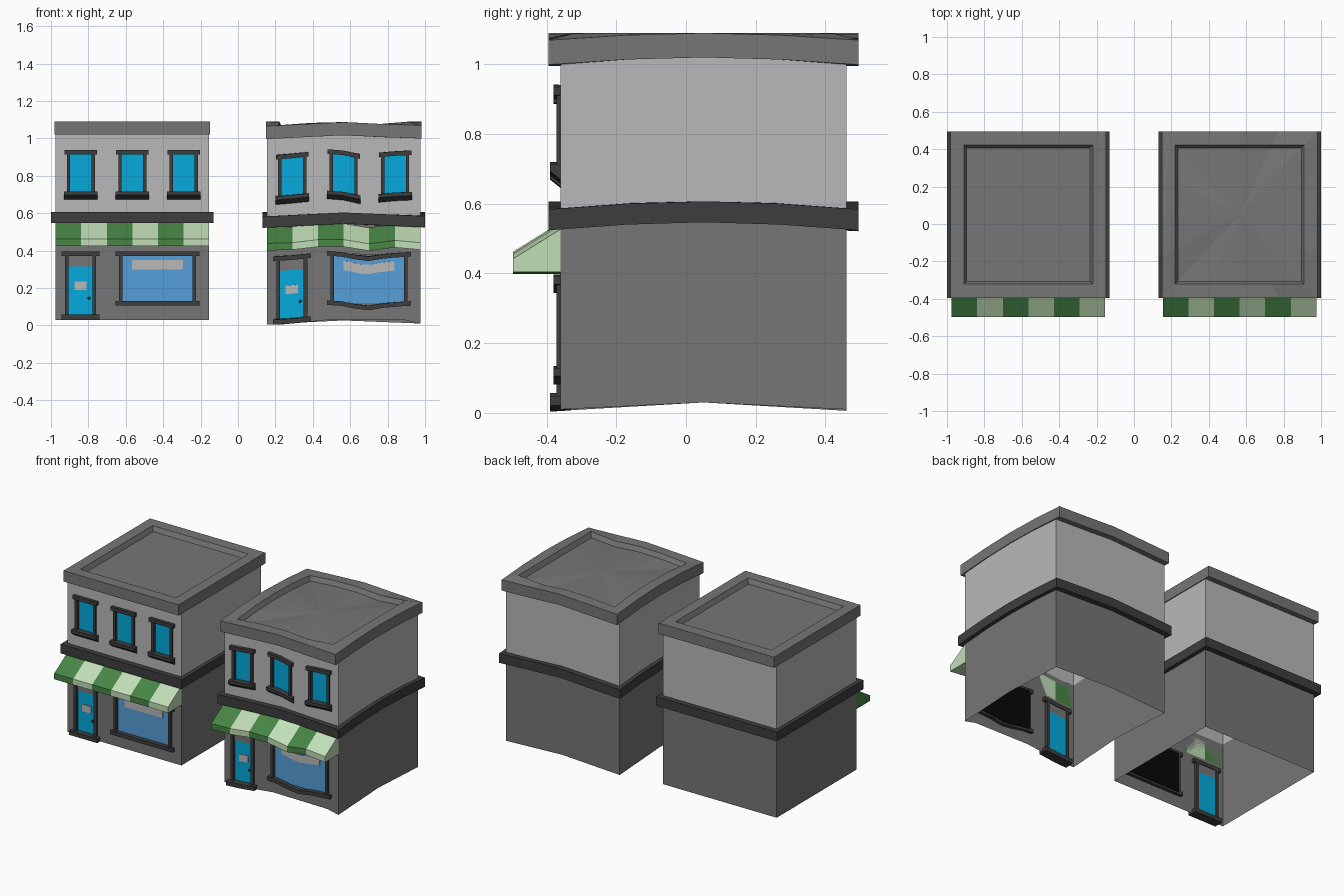
import bpy, bmesh, math

if "Cube" in bpy.data.objects:
    bpy.data.objects.remove(bpy.data.objects["Cube"])

CY, H = 0.05, 0.41            # wall centre in y, wall half width
FY = CY - H                   # front wall plane
WAVE = [(-.45, -.027), (-.41, -.024), (-.36, -.028), (-.2, -.013), (-.085, .004),
        (.005, -.004), (.115, -.03), (.19, -.015), (.355, 0), (.41, -.02), (.45, -.025)]


def material(name, rgb):
    m = bpy.data.materials.new(name)
    m.diffuse_color = [c ** 2.2 for c in rgb] + [1]
    m.use_nodes = True
    m.node_tree.nodes["Principled BSDF"].inputs["Base Color"].default_value = m.diffuse_color
    return m


LIGHT = material("light_grey", (.72, .72, .72))
MID = material("mid_grey", (.46, .46, .46))
DARK = material("dark_grey", (.25, .25, .25))
BLACK = material("black", (.06, .06, .06))
BLUE = material("blue", (.05, .66, .86))
GLASS = material("glass", (.34, .62, .85))
PALE = material("pale_green", (.75, .87, .71))
GREEN = material("green", (.29, .52, .28))


def wobble(u, y):
    u = max(-.449, min(.449, u))
    for (a, p), (b, q) in zip(WAVE, WAVE[1:]):
        if u <= b:
            d = p + (q - p) * (u - a) / (b - a)
            break
    return d * min(1, ((y - CY) / H) ** 2)


def finish(name, bm, mat, side, tidy=True):
    # side -1 is the straight building, +1 the wobbly one
    if tidy:
        bmesh.ops.remove_doubles(bm, verts=bm.verts, dist=1e-5)
        bmesh.ops.recalc_face_normals(bm, faces=bm.faces)
    for v in bm.verts:
        if side > 0:
            v.co.z = max(0, v.co.z + wobble(v.co.x, v.co.y))
        v.co.x += .565 * side
    me = bpy.data.meshes.new(name)
    bm.to_mesh(me)
    bm.free()
    me.materials.append(mat)
    bpy.context.collection.objects.link(bpy.data.objects.new(name, me))


def extrude(name, profile, x0, x1, mat, side, n=2):
    # closed (y, z) profile run along x
    bm = bmesh.new()
    rows = [[bm.verts.new((x0 + (x1 - x0) * i / n, y, z)) for y, z in profile] for i in range(n + 1)]
    k = len(profile)
    for a, b in zip(rows, rows[1:]):
        for j in range(k):
            bm.faces.new((a[j], a[(j + 1) % k], b[(j + 1) % k], b[j]))
    bm.faces.new(rows[0])
    bm.faces.new(rows[-1])
    finish(name, bm, mat, side)


def box(name, x0, x1, y0, y1, z0, z1, mat, side, n=2):
    extrude(name, [(y0, z0), (y1, z0), (y1, z1), (y0, z1)], x0, x1, mat, side, n)


def ring_stack(name, rings, mat, side, cap=False, n=4):
    # rectangular rings (half x, half y, z) joined in sequence
    bm = bmesh.new()
    corners = [(-1, -1), (1, -1), (1, 1), (-1, 1)]
    rows = []
    for hx, hy, z in rings:
        row = []
        for (ax, ay), (bx, by) in zip(corners, corners[1:] + corners[:1]):
            for i in range(n):
                t = i / n
                row.append(bm.verts.new(((ax + (bx - ax) * t) * hx, CY + (ay + (by - ay) * t) * hy, z)))
        rows.append(row)
    k = 4 * n
    for a, b in zip(rows, rows[1:]):
        for j in range(k):
            bm.faces.new((a[j], a[(j + 1) % k], b[(j + 1) % k], b[j]))
    if cap:
        bmesh.ops.poke(bm, faces=[bm.faces.new(rows[-1])])
    finish(name, bm, mat, side, False)


def walls(name, z0, z1, holes, mat, side):
    # open shell; the front is a grid with the hole cells left out
    bm = bmesh.new()

    def quad(*pts):
        bm.faces.new([bm.verts.new(p) for p in pts])

    xs = sorted({-H, H, *[v for h in holes for v in h[:2]]})
    zs = sorted({z0, z1, *[v for h in holes for v in h[2:]]})
    for a, b in zip(xs, xs[1:]):
        for c, d in zip(zs, zs[1:]):
            mx, mz = (a + b) / 2, (c + d) / 2
            if not any(h[0] < mx < h[1] and h[2] < mz < h[3] for h in holes):
                quad((a, FY, c), (b, FY, c), (b, FY, d), (a, FY, d))
    for a, b in ((0, 1), (-1, 0)):
        a, b = a * H, b * H
        quad((H, CY + a, z0), (H, CY + b, z0), (H, CY + b, z1), (H, CY + a, z1))
        quad((-H, CY + b, z0), (-H, CY + a, z0), (-H, CY + a, z1), (-H, CY + b, z1))
        quad((b, CY + H, z0), (a, CY + H, z0), (a, CY + H, z1), (b, CY + H, z1))
    finish(name, bm, mat, side, False)


def posts(name, u, inner, outer, z0, z1, side):
    for s, end in ((-1, "left"), (1, "right")):
        a, b = sorted((u + s * inner, u + s * outer))
        box(name + "_" + end, a, b, FY - .012, FY + .02, z0, z1, DARK, side, 1)


def sill(name, u, half, z0, z1, side, n=2):
    # sloped underside
    extrude(name, [(FY + .02, z1), (FY - .03, z1), (FY - .03, z0 + .012), (FY, z0 - .012), (FY + .02, z0 - .012)],
            u - half, u + half, DARK, side, n)


WIN = (-.275, 0, .275)
DU, SU = -.277, .135          # door and shop window centres

for side, tag in ((-1, "straight_"), (1, "wobbly_")):
    # building shell
    walls(tag + "lower_walls", .03, .577, [(DU - .07, DU + .07, .05, .38), (SU - .195, SU + .195, .12, .38)], MID, side)
    walls(tag + "upper_walls", .577, 1.04, [(u - .065, u + .065, .7, .925) for u in WIN], LIGHT, side)
    ring_stack(tag + "floor_band", [(H, H, .547), (.435, .445, .547), (.435, .445, .607), (H, H, .607)], DARK, side)
    ring_stack(tag + "parapet_roof", [(H, H, 1.02), (.415, .445, 1.02), (.415, .445, 1.09), (.345, .372, 1.09),
                                      (.33, .357, 1.06)], MID, side, True)

    # upper windows
    for i, u in enumerate(WIN):
        w = tag + "window_%d_" % (i + 1)
        box(w + "header", u - .087, u + .087, FY - .02, FY + .02, .914, .938, DARK, side)
        posts(w + "post", u, .058, .075, .7, .92, side)
        sill(w + "sill", u, .089, .685, .717, side)
        box(w + "pane", u - .07, u + .07, FY + .008, FY + .014, .7, .92, BLUE, side)

    # door
    box(tag + "door_header", DU - .101, DU + .101, FY - .02, FY + .02, .37, .394, DARK, side)
    posts(tag + "door_post", DU, .063, .083, .05, .38, side)
    box(tag + "door_step", DU - .101, DU + .101, FY - .03, FY + .03, .03, .057, DARK, side)
    box(tag + "door_leaf", DU - .07, DU + .07, FY + .008, FY + .016, .05, .316, BLUE, side)
    box(tag + "door_transom", DU - .07, DU + .07, FY + .004, FY + .016, .316, .38, MID, side)
    box(tag + "door_sign", DU - .033, DU + .033, FY + .004, FY + .009, .19, .235, LIGHT, side)
    bm = bmesh.new()
    bmesh.ops.create_uvsphere(bm, u_segments=8, v_segments=6, radius=.008)
    bmesh.ops.translate(bm, verts=bm.verts, vec=(DU + .045, FY, .145))
    finish(tag + "door_knob", bm, DARK, side)

    # shop window
    box(tag + "shop_header", SU - .225, SU + .225, FY - .02, FY + .02, .37, .394, DARK, side, 6)
    posts(tag + "shop_post", SU, .188, .206, .11, .38, side)
    box(tag + "shop_sill", SU - .225, SU + .225, FY - .02, FY + .02, .107, .131, DARK, side, 6)
    box(tag + "shop_glass", SU - .195, SU + .195, FY + .008, FY + .012, .12, .38, GLASS, side, 6)
    box(tag + "shop_backing", SU - .195, SU + .195, FY + .018, FY + .022, .12, .38, BLACK, side, 6)
    box(tag + "shop_sign", SU - .137, SU + .137, FY + .002, FY + .006, .3, .35, LIGHT, side, 6)

    # striped awning
    step = 2 * H / 6
    for i in range(6):
        x = -H + i * step
        extrude(tag + "awning_stripe_%d" % (i + 1), [(FY, .547), (-.497, .462), (-.497, .424), (FY, .424)],
                x, x + step, PALE if i % 2 else GREEN, side, 1)
